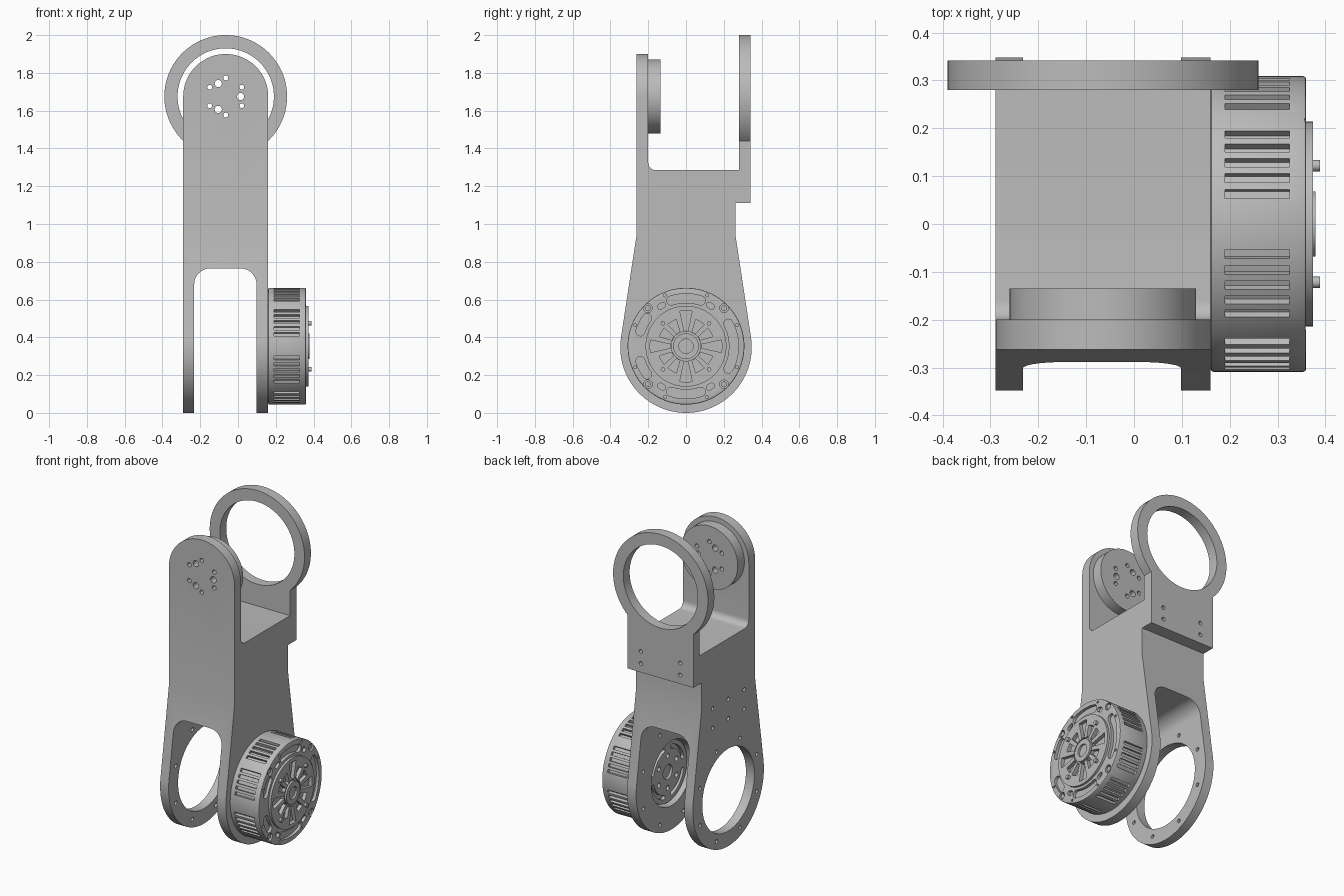
import bpy, bmesh, math
from math import cos, sin, radians

cube = bpy.data.objects.get("Cube")
if cube:
    bpy.data.objects.remove(cube, do_unlink=True)

GREY = (0.5, 0.5, 0.5, 1)
metal = bpy.data.materials.new("plain_grey")
metal.use_nodes = True
metal.diffuse_color = GREY
bsdf = next(n for n in metal.node_tree.nodes if n.type == 'BSDF_PRINCIPLED')
bsdf.inputs["Base Color"].default_value = GREY


def arc(cu, cv, r, start, end, n=32):
    angles = [radians(start + (end - start) * i / n) for i in range(n + 1)]
    return [(cu + r * cos(a), cv + r * sin(a)) for a in angles]


def circle(cu, cv, r, n=32):
    return arc(cu, cv, r, 0, 360, n)[:-1]


def polar(cu, cv, r, deg):
    return cu + r * cos(radians(deg)), cv + r * sin(radians(deg))


def arc_slot(cu, cv, r, half_width, mid, half_span):
    """Curved slot with round ends."""
    a, b = mid - half_span, mid + half_span
    return (arc(cu, cv, r + half_width, a, b, 12)
            + arc(*polar(cu, cv, r, b), half_width, b, b + 180, 8)[1:-1]
            + arc(cu, cv, r - half_width, b, a, 12)
            + arc(*polar(cu, cv, r, a), half_width, a + 180, a + 360, 8)[1:-1])


def sector(cu, cv, r_in, r_out, mid, half_in, half_out, n=4):
    return (arc(cu, cv, r_out, mid - half_out, mid + half_out, n)
            + arc(cu, cv, r_in, mid + half_in, mid - half_in, n))


def prisms(name, axis, parts):
    """One object from outlines extruded along x or y: (points, from, to)."""
    bm = bmesh.new()
    for pts, lo, hi in parts:
        rings = []
        for d in (lo, hi):
            rings.append([bm.verts.new((d, u, v) if axis == 'x' else (u, d, v))
                          for u, v in pts])
        bm.faces.new(rings[0])
        bm.faces.new(rings[1][::-1])
        for i in range(len(pts)):
            j = (i + 1) % len(pts)
            bm.faces.new((rings[0][i], rings[1][i], rings[1][j], rings[0][j]))
    bmesh.ops.recalc_face_normals(bm, faces=bm.faces)
    mesh = bpy.data.meshes.new(name)
    bm.to_mesh(mesh)
    bm.free()
    mesh.materials.append(metal)
    obj = bpy.data.objects.new(name, mesh)
    bpy.context.collection.objects.link(obj)
    return obj


def activate(obj):
    bpy.ops.object.select_all(action='DESELECT')
    obj.select_set(True)
    bpy.context.view_layer.objects.active = obj


def combine(obj, other, operation):
    mod = obj.modifiers.new("combine", 'BOOLEAN')
    mod.operation, mod.object, mod.solver = operation, other, 'EXACT'
    activate(obj)
    bpy.ops.object.modifier_apply(modifier=mod.name)
    bpy.data.objects.remove(other, do_unlink=True)


def finish(obj):
    activate(obj)
    bpy.ops.object.shade_smooth_by_angle(angle=radians(30))


LEFT, RIGHT, MID = -0.29, 0.16, -0.065   # body sides and middle in x
TOP = 1.675                              # upper joint height
LOW = 0.348                              # lower joint height

# Link body: side outline trimmed by the front outline
side = (arc(0, LOW, LOW, 8.9, -188.9, 72)
        + [(-0.262, 0.94), (-0.262, 1.95), (-0.2, 1.95)]
        + arc(-0.16, 1.325, 0.04, 180, 270, 8)
        + [(0.28, 1.285), (0.28, 1.11), (0.262, 1.11), (0.262, 0.94)])
body = prisms("link_body", 'x', [(side, -0.4, 0.3)])
gap_l, gap_r, gap_top, fillet = -0.232, 0.098, 0.765, 0.085
front = ([(LEFT, -0.1), (gap_l, -0.1)]
         + arc(gap_l + fillet, gap_top - fillet, fillet, 180, 90, 12)
         + arc(gap_r - fillet, gap_top - fillet, fillet, 90, 0, 12)
         + [(gap_r, -0.1), (RIGHT, -0.1)]
         + arc(MID, TOP, 0.225, 0, 180, 48))
combine(body, prisms("front_trim", 'y', [(front, -0.5, 0.5)]), 'INTERSECT')

# Rear ring bracket
ring = arc(MID, TOP, 0.325, -46.2, 226.2, 80) + [(LEFT, 1.11), (RIGHT, 1.11)]
bracket = prisms("rear_ring_bracket", 'y', [(ring, 0.28, 0.342)])
cuts = [(circle(MID, TOP, 0.255, 80), 0.2, 0.4)]
cuts += [(circle(MID + s * 0.135, z, 0.012, 16), 0.3, 0.4)
         for s in (-1, 1) for z in (1.165, 1.24)]
combine(bracket, prisms("bracket_holes", 'y', cuts), 'DIFFERENCE')

# Front pivot boss and its bolt pattern through the plate
boss = prisms("pivot_boss", 'y', [(circle(MID, TOP, 0.195, 64), -0.205, -0.135)])
bolts = [(circle(*polar(MID, TOP, 0.098, 30 + 60 * i), 0.013, 16), -0.4, 0)
         for i in range(6)]
bolts += [(circle(*polar(MID, TOP, 0.079, 120 * i), 0.019, 20), -0.4, 0)
          for i in range(3)]
combine(body, boss, 'UNION')
combine(body, prisms("pivot_holes", 'y', bolts), 'DIFFERENCE')

# Bearing window, motor seat and bolt holes in the fork legs
cuts = [(circle(0, LOW, 0.255, 72), -0.4, -0.1),
        (circle(0, LOW, 0.2, 64), 0, 0.3)]
for i in range(8):
    hole = circle(*polar(0, LOW, 0.3, 22.5 + 45 * i), 0.012, 16)
    cuts += [(hole, -0.4, -0.1), (hole, 0, 0.14)]
cuts += [(circle(y, z, 0.012, 16), -0.4, -0.26)
         for y in (-0.155, 0, 0.155) for z in (0.79, 0.91)]
combine(body, prisms("leg_holes", 'x', cuts), 'DIFFERENCE')
finish(body)
finish(bracket)

# Motor housing with raised end cover
MZ = 0.353
motor = prisms("motor_housing", 'x', [(circle(0, MZ, 0.309, 120), 0.16, 0.36)])
activate(motor)
bevel = motor.modifiers.new("rim", 'BEVEL')
bevel.width, bevel.segments, bevel.angle_limit = 0.006, 2, radians(40)
bpy.ops.object.modifier_apply(modifier="rim")
cover = prisms("end_cover", 'x', [(circle(0, MZ, 0.214, 80), 0.34, 0.374)])
combine(motor, cover, 'UNION')

# Cooling slots in eight groups round the housing
slots = []
for quarter in range(4):
    for mid in (24.5, 65.5):
        for k in range(-2, 3):
            slots.append((sector(0, MZ, 0.291, 0.33, quarter * 90 + mid + k * 6.4,
                                 1.8, 1.8, 1), 0.19, 0.325))
combine(motor, prisms("cooling_slots", 'x', slots), 'DIFFERENCE')

# Pockets, screw seats and spoke windows in the end face
pockets = [(90, 18), (270, 18), (0, 28), (153, 9), (207, 9)]
face = [(arc_slot(0, MZ, 0.254, 0.024, m, s), 0.342, 0.4) for m, s in pockets]
face += [(arc_slot(0, MZ, 0.25, 0.014, m, 2), 0.342, 0.4)
         for m in (59, 121, 239, 301)]
for i in range(4):
    face.append((circle(*polar(0, MZ, 0.285, 45 + 90 * i), 0.023, 24), 0.338, 0.4))
for i in range(8):
    face.append((circle(*polar(0, MZ, 0.291, 22.5 + 45 * i), 0.008, 12), 0.335, 0.4))
for i in range(12):
    outer = 0.15 if i % 3 else 0.19
    face.append((sector(0, MZ, 0.082, outer, 30 * i, 7, 10), 0.352, 0.4))
combine(motor, prisms("face_pockets", 'x', face), 'DIFFERENCE')
groove = prisms("hub_groove", 'x', [(circle(0, MZ, 0.078, 40), 0.364, 0.4)])
combine(motor, groove, 'DIFFERENCE')
finish(motor)

# Central hub with a bore
hub = prisms("motor_hub", 'x', [(circle(0, MZ, 0.068, 48), 0.355, 0.379)])
combine(hub, prisms("hub_bore", 'x', [(circle(0, MZ, 0.038), 0.366, 0.4)]), 'DIFFERENCE')
finish(hub)

# Pins on the end cover and screws in the rim
pins = [(circle(s * 0.122, MZ + t * 0.122, 0.012, 20), 0.35, 0.389)
        for s in (-1, 1) for t in (-1, 1)]
finish(prisms("cover_pins", 'x', pins))
screws = [(circle(*polar(0, MZ, 0.285, 45 + 90 * i), 0.015, 20), 0.33, 0.355)
          for i in range(4)]
finish(prisms("rim_screws", 'x', screws))

# Motor output flange seen inside the fork
flange = prisms("output_flange", 'x', [(circle(0, LOW, 0.188, 64), 0.125, 0.162)])
cuts = [(circle(*polar(0, LOW, 0.1, 30 + 60 * i), 0.015, 16), 0, 0.145)
        for i in range(6)]
cuts += [(circle(0, LOW, 0.045), 0, 0.14)]
cuts += [(arc_slot(0, LOW, 0.15, 0.012, 45 + 90 * i, 30), 0, 0.145) for i in range(4)]
combine(flange, prisms("flange_holes", 'x', cuts), 'DIFFERENCE')
finish(flange)
